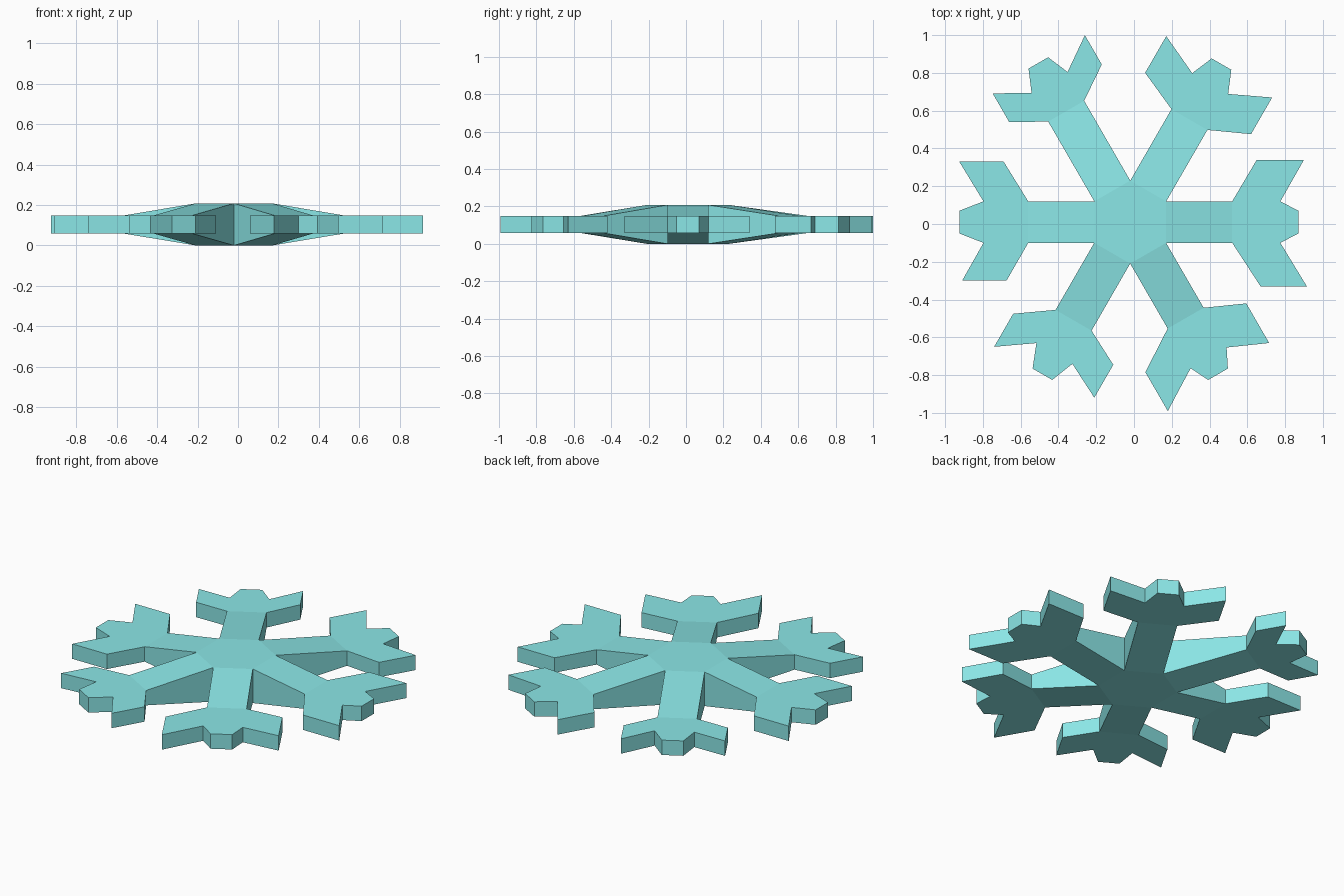
import bpy, bmesh
from math import radians, cos, sin
from mathutils import Vector

if "Cube" in bpy.data.objects:
    bpy.data.objects.remove(bpy.data.objects["Cube"])

CENTRE = Vector((-0.02, 0.01, 0))
HUB_X, HALF_W, TIP_W = 0.19, 0.11, 0.06     # hub apothem, arm and tip half widths
HUB_Z, HEAD_Z = (0.0, 0.208), (0.058, 0.149)

# Per arm: angle, head start, notch, tip, then left and right prong (inner, outer, reach)
ARMS = [
    (0,   0.54, 0.795, 0.89,  (0.67, 0.92, 0.33),   (0.69, 0.935, 0.34)),
    (60,  0.627, 0.847, 0.966, (0.724, 0.948, 0.327), (0.723, 0.947, 0.321)),
    (120, 0.678, 0.854, 0.973, (0.779, 0.954, 0.29), (0.798, 0.977, 0.287)),
    (180, 0.54, 0.777, 0.905, (0.655, 0.89, 0.31),  (0.67, 0.905, 0.32)),
    (240, 0.60, 0.803, 0.93,  (0.699, 0.90, 0.30),  (0.73, 0.932, 0.294)),
    (300, 0.587, 0.83, 0.93,  (0.68, 0.922, 0.317), (0.728, 0.966, 0.328)),
]

bm = bmesh.new()


def place(u, v, z, angle):
    """Vertex at distance u along an arm and v to its left."""
    a = radians(angle)
    return bm.verts.new(CENTRE + Vector((u * cos(a) - v * sin(a), u * sin(a) + v * cos(a), z)))


def walls(low, high):
    for i in range(len(low) - 1):
        bm.faces.new((low[i], low[i + 1], high[i + 1], high[i]))


# Hexagonal hub, top and bottom
for z in HUB_Z:
    bm.faces.new([place(HUB_X, -HALF_W, z, a[0]) for a in ARMS])

for angle, start, notch, tip, left, right in ARMS:
    # Forked head
    outline = [(start, -HALF_W), (right[0], -right[2]), (right[1], -right[2]),
               (notch, -HALF_W), (tip, -TIP_W), (tip, TIP_W), (notch, HALF_W),
               (left[1], left[2]), (left[0], left[2]), (start, HALF_W)]
    low, high = ([place(u, v, z, angle) for u, v in outline] for z in HEAD_Z)
    bm.faces.new(low)
    bm.faces.new(high)
    walls(low, high)
    # Tapered arm from hub to head
    hub_low, hub_high = ([place(HUB_X, s * HALF_W, z, angle) for s in (-1, 1)] for z in HUB_Z)
    bm.faces.new((hub_low[0], low[0], low[-1], hub_low[1]))
    bm.faces.new((hub_high[0], high[0], high[-1], hub_high[1]))
    walls([hub_low[0], low[0]], [hub_high[0], high[0]])
    walls([low[-1], hub_low[1]], [high[-1], hub_high[1]])

bmesh.ops.remove_doubles(bm, verts=bm.verts, dist=0.004)
bmesh.ops.recalc_face_normals(bm, faces=bm.faces)

mesh = bpy.data.meshes.new("snowflake")
bm.to_mesh(mesh)
bm.free()
snowflake = bpy.data.objects.new("snowflake", mesh)
bpy.context.collection.objects.link(snowflake)

# Pale ice blue
ice = bpy.data.materials.new("ice")
ice.diffuse_color = (0.26, 0.80, 0.80, 1)
ice.use_nodes = True
ice.node_tree.nodes["Principled BSDF"].inputs["Base Color"].default_value = ice.diffuse_color
mesh.materials.append(ice)
